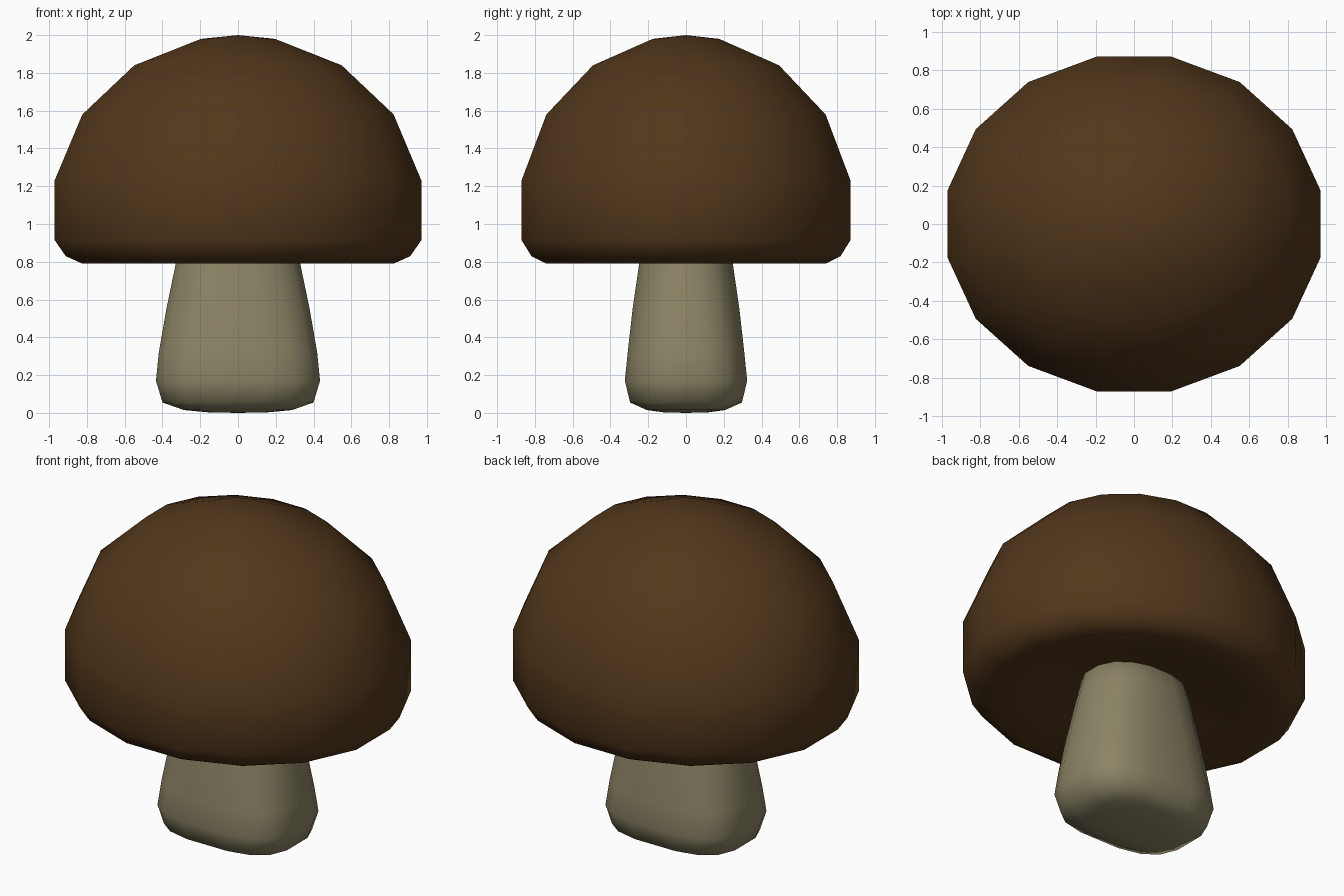
import bpy, bmesh
from math import pi, cos, sin, copysign

if "Cube" in bpy.data.objects:
    bpy.data.objects.remove(bpy.data.objects["Cube"])

SIDES = 16


def ring_point(rx, ry, power, i, z):
    # Superellipse point: power 2 is an ellipse, higher is boxier
    a = 2 * pi * (i + 0.5) / SIDES
    c, s = cos(a), sin(a)
    x = copysign(abs(c) ** (2 / power), c) * rx
    y = copysign(abs(s) ** (2 / power), s) * ry
    return (x, y, z)


def loft(name, rings, z_start, z_end, color):
    # Skin rings of (rx, ry, z, power) and close both ends with a pole
    bm = bmesh.new()
    loops = [[bm.verts.new(ring_point(rx, ry, p, i, z)) for i in range(SIDES)]
             for rx, ry, z, p in rings]
    for low, high in zip(loops, loops[1:]):
        for i in range(SIDES):
            j = (i + 1) % SIDES
            bm.faces.new((low[i], low[j], high[j], high[i]))
    for loop, z in ((loops[0], z_start), (loops[-1], z_end)):
        pole = bm.verts.new((0, 0, z))
        for i in range(SIDES):
            bm.faces.new((pole, loop[i], loop[(i + 1) % SIDES]))
    bmesh.ops.recalc_face_normals(bm, faces=bm.faces)
    for f in bm.faces:
        f.smooth = True
    mesh = bpy.data.meshes.new(name)
    bm.to_mesh(mesh)
    bm.free()
    mat = bpy.data.materials.new(name + "_colour")
    mat.diffuse_color = (*color, 1)
    mat.use_nodes = True
    mat.node_tree.nodes["Principled BSDF"].inputs["Base Color"].default_value = mat.diffuse_color
    mesh.materials.append(mat)
    obj = bpy.data.objects.new(name, mesh)
    bpy.context.collection.objects.link(obj)
    return obj


# Cap: hollow underside, rounded lip, domed top
cap_profile = [(0.20, 0.92), (0.56, 0.87), (0.84, 0.79), (0.93, 0.83), (0.99, 0.915),
               (0.99, 1.23), (0.84, 1.58), (0.56, 1.84), (0.20, 1.98)]
cap_rings = [(r / 0.99, r * 0.897 / 0.99, z, 2) for r, z in cap_profile]
cap_rings = [(rx * 0.99, ry * 0.99, z, p) for rx, ry, z, p in cap_rings]
loft("cap", cap_rings, 0.93, 2.0, (0.085, 0.038, 0.011))

# Stem: boxy rounded foot tapering to a rounder neck inside the cap
stem_rings = [
    (0.16, 0.12, 0.003, 3), (0.29, 0.21, 0.015, 3), (0.405, 0.30, 0.055, 3),
    (0.44, 0.328, 0.17, 3), (0.425, 0.313, 0.32, 2.8), (0.385, 0.287, 0.55, 2.6),
    (0.335, 0.252, 0.79, 2.4), (0.30, 0.225, 0.96, 2.3),
]
loft("stem", stem_rings, 0.0, 0.97, (0.26, 0.23, 0.13))
